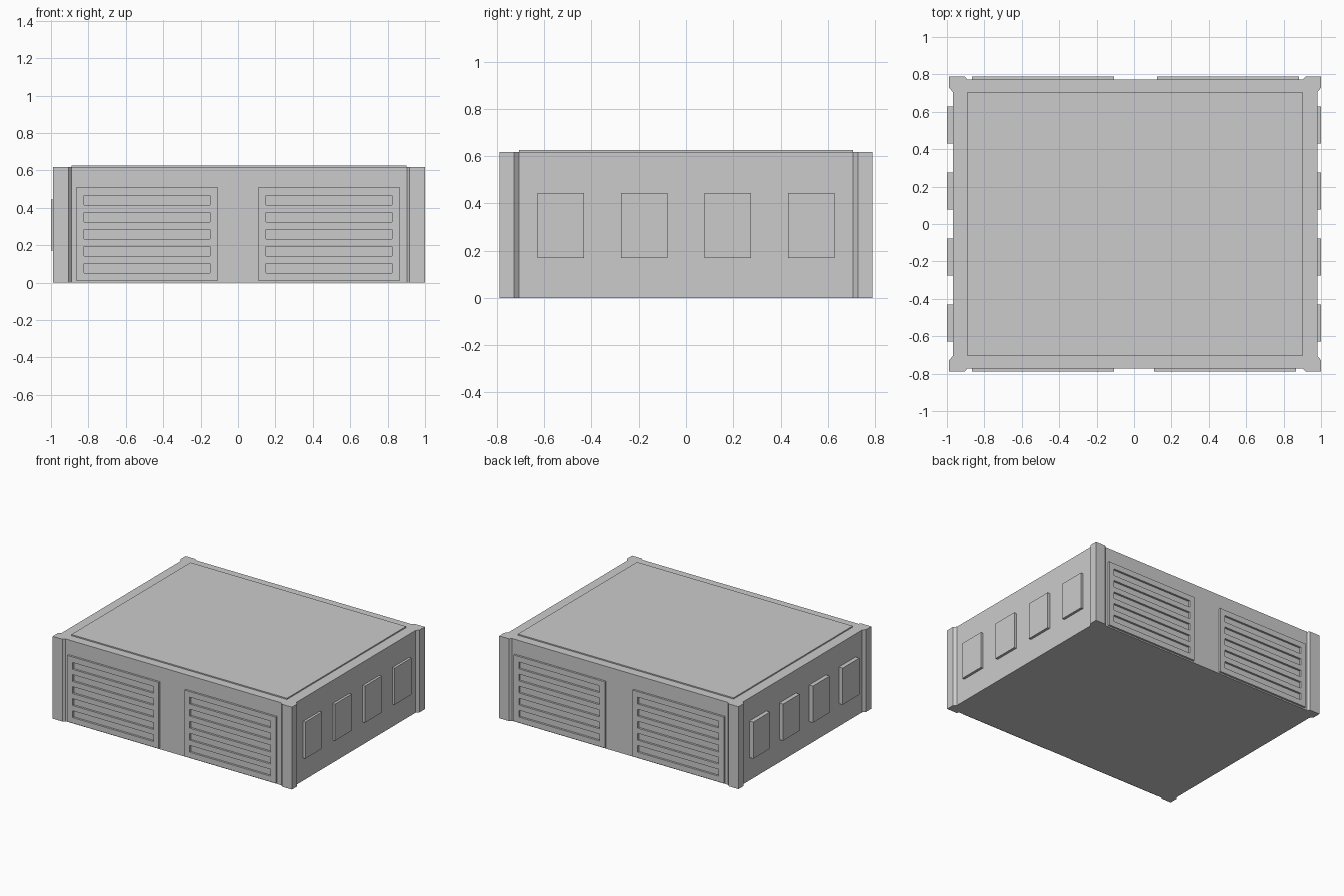
import bpy, bmesh

if "Cube" in bpy.data.objects:
    bpy.data.objects.remove(bpy.data.objects["Cube"])

CX = 0.006       # slight sideways offset of the main shell
HEIGHT = 0.618


def finish(name, bm):
    bmesh.ops.recalc_face_normals(bm, faces=bm.faces)
    mesh = bpy.data.meshes.new(name)
    bm.to_mesh(mesh)
    bm.free()
    obj = bpy.data.objects.new(name, mesh)
    bpy.context.collection.objects.link(obj)
    return obj


def box(name, x, y, z):
    bm = bmesh.new()
    bmesh.ops.create_cube(bm, size=1)
    for v in bm.verts:
        for i, (lo, hi) in enumerate((x, y, z)):
            v.co[i] = hi if v.co[i] > 0 else lo
    return finish(name, bm)


def extrude(bm, faces, vec):
    ret = bmesh.ops.extrude_face_region(bm, geom=faces, use_keep_orig=True)
    verts = [g for g in ret["geom"] if isinstance(g, bmesh.types.BMVert)]
    bmesh.ops.translate(bm, verts=verts, vec=vec)


# Shell: one outline whose corners flare into chamfered posts
corner = [(0.975, 0.706), (0.994, 0.728), (0.994, 0.789), (0.912, 0.789), (0.897, 0.773)]
outline = []
for sx, sy in ((1, 1), (-1, 1), (-1, -1), (1, -1)):
    pts = [(CX + sx * x, sy * y) for x, y in corner]
    outline += pts if sx * sy > 0 else pts[::-1]
bm = bmesh.new()
base = bm.faces.new([bm.verts.new((x, y, 0)) for x, y in outline])
extrude(bm, [base], (0, 0, HEIGHT))
finish("shell", bm)

# Raised roof panel
box("roof_panel", (CX - 0.896, CX + 0.896), (-0.707, 0.707), (HEIGHT - 0.02, 0.627))


# Louvre panels: flat frame with five slots showing the wall behind
def louvre_panel(name, x0, side):
    xs = [x0, x0 + 0.043, x0 + 0.716, x0 + 0.759]
    zs = [0.01]
    for i in range(5):
        zs += [0.052 + 0.0905 * i, 0.103 + 0.0905 * i]
    zs.append(0.507)
    bm = bmesh.new()
    grid = [[bm.verts.new((x, side * 0.788, z)) for z in zs] for x in xs]
    faces = []
    for i in range(len(xs) - 1):
        for j in range(len(zs) - 1):
            if i == 1 and j % 2 == 1:
                continue
            faces.append(bm.faces.new((grid[i][j], grid[i + 1][j],
                                       grid[i + 1][j + 1], grid[i][j + 1])))
    extrude(bm, faces, (0, -side * 0.02, 0))
    bmesh.ops.dissolve_limit(bm, angle_limit=0.01, verts=bm.verts, edges=bm.edges)
    finish(name, bm)


louvre_panel("front_louvre_left", -0.866, -1)
louvre_panel("front_louvre_right", 0.107, -1)
louvre_panel("back_louvre_left", -0.866, 1)
louvre_panel("back_louvre_right", 0.122, 1)

# Four raised plates on each side wall
for i, y in enumerate((-0.53, -0.177, 0.177, 0.53)):
    span = (y - 0.099, y + 0.099)
    box(f"right_plate_{i + 1}", (0.96, 1.0), span, (0.17, 0.445))
    box(f"left_plate_{i + 1}", (-1.0, -0.95), span, (0.17, 0.445))
